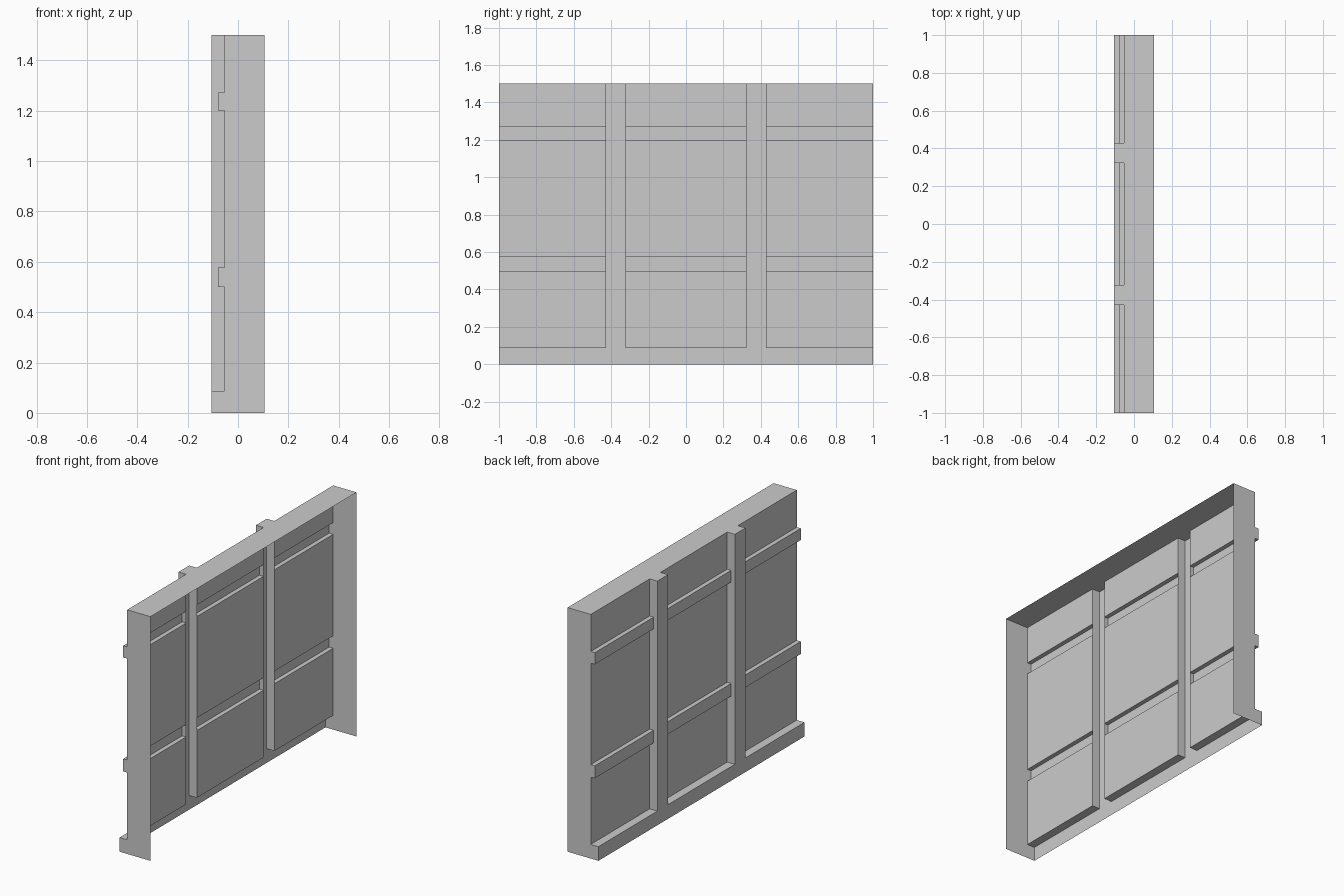
import bpy
from mathutils import Vector

if "Cube" in bpy.data.objects:
    bpy.data.objects.remove(bpy.data.objects["Cube"])

FRONT, RAIL, PANEL, BACK = -0.105, -0.08, -0.053, 0.105   # depths along x
BASE_Z, TOP_Z, END_Y = 0.087, 1.5, 1.0
RAILS = [(0.5, 0.577), (1.2, 1.272)]                      # z ranges
POSTS = [(-0.428, -0.324), (0.324, 0.428)]                # y ranges


def make(name, verts, faces):
    mesh = bpy.data.meshes.new(name)
    mesh.from_pydata(verts, [], faces)
    obj = bpy.data.objects.new(name, mesh)
    bpy.context.collection.objects.link(obj)
    return obj


def sweep(name, path, offset):
    """Open sheet made by sliding a path along an offset."""
    path = [Vector(p) for p in path]
    n = len(path)
    verts = path + [p + Vector(offset) for p in path]
    return make(name, verts, [(i, i + 1, n + i + 1, n + i) for i in range(n - 1)])


def plate(name, verts):
    return make(name, verts, [tuple(range(len(verts)))])


# Side profile (x, z): base ledge, then panel stepped out at each rail
profile = [(FRONT, BASE_Z), (PANEL, BASE_Z)]
for z0, z1 in RAILS:
    profile += [(PANEL, z0), (RAIL, z0), (RAIL, z1), (PANEL, z1)]
profile.append((PANEL, TOP_Z))

# Panel bays between the posts
edges = [-END_Y] + [y for post in POSTS for y in post] + [END_Y]
for i in range(0, len(edges), 2):
    y0, y1 = edges[i], edges[i + 1]
    sweep(f"panel_bay_{i // 2 + 1}", [(x, y0, z) for x, z in profile], (0, y1 - y0, 0))

# Hollow posts, open at the back
for i, (y0, y1) in enumerate(POSTS):
    path = [(PANEL, y1), (FRONT, y1), (FRONT, y0), (PANEL, y0)]
    sweep(f"post_{i + 1}", [(x, y, BASE_Z) for x, y in path], (0, 0, TOP_Z - BASE_Z))

# Baseboard face
sweep("baseboard", [(FRONT, -END_Y, 0), (FRONT, -END_Y, BASE_Z)], (0, 2 * END_Y, 0))

# End caps following the side profile
outline = [(FRONT, 0)] + profile + [(BACK, TOP_Z), (BACK, 0)]
plate("end_cap_front", [(x, -END_Y, z) for x, z in reversed(outline)])
plate("end_cap_back", [(x, END_Y, z) for x, z in outline])

# Top cap with tabs over the posts
top = [(BACK, -END_Y), (BACK, END_Y), (PANEL, END_Y)]
for y0, y1 in reversed(POSTS):
    top += [(PANEL, y1), (FRONT, y1), (FRONT, y0), (PANEL, y0)]
top.append((PANEL, -END_Y))
plate("top_cap", [(x, y, TOP_Z) for x, y in top])
